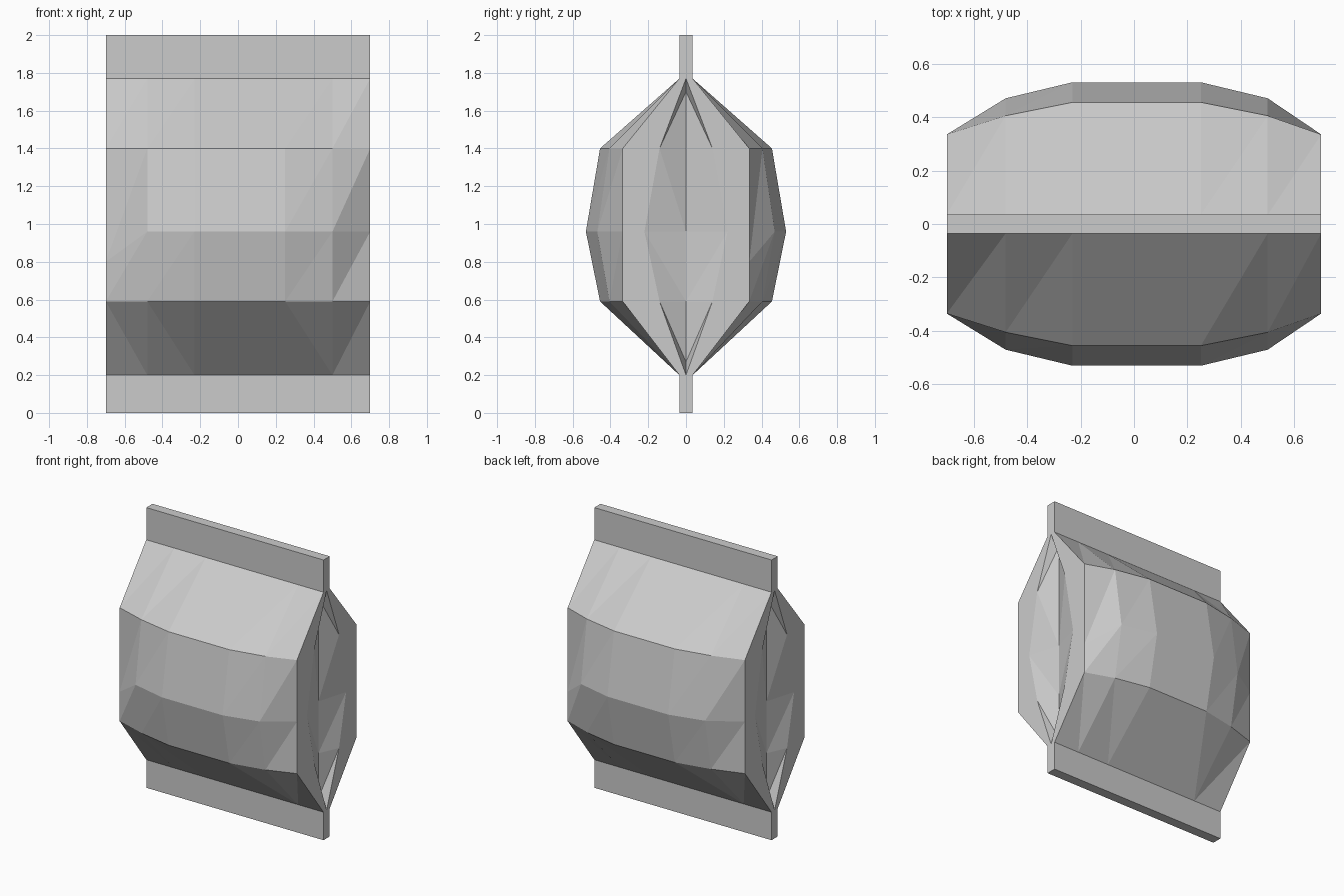
import bpy, bmesh

if "Cube" in bpy.data.objects:
    bpy.data.objects.remove(bpy.data.objects["Cube"], do_unlink=True)

W = 0.7        # half width
T = 0.035      # half thickness of the seals
RECESS = 0.065
columns = [-W, -0.48, -0.23, 0.25, 0.5, W]
heights = [0.2, 0.59, 0.96, 1.4, 1.77]
shoulder = [0.335, 0.405, 0.455, 0.455, 0.405, 0.335]
belly = [0.335, 0.47, 0.53, 0.53, 0.47, 0.335]
depths = [[T] * 6, shoulder, belly, shoulder, [T] * 6]

grey = bpy.data.materials.new("packet grey")
grey.use_nodes = True
colour = (0.6, 0.6, 0.6, 1)
grey.diffuse_color = colour
grey.node_tree.nodes["Principled BSDF"].inputs["Base Color"].default_value = colour


def finish(bm, name):
    bmesh.ops.remove_doubles(bm, verts=bm.verts, dist=0.0005)
    bmesh.ops.recalc_face_normals(bm, faces=bm.faces)
    mesh = bpy.data.meshes.new(name)
    bm.to_mesh(mesh)
    bm.free()
    mesh.materials.append(grey)
    ob = bpy.data.objects.new(name, mesh)
    bpy.context.collection.objects.link(ob)
    return ob


def face(bm, *points):
    bm.faces.new([bm.verts.new(p) for p in points])


def panel_grid(side):
    """Points of the front (-1) or back (1) panel, left to right as faced."""
    xs = columns if side < 0 else columns[::-1]
    grid = [[(x, side * d, z) for x, d in zip(xs, row)]
            for z, row in zip(heights, depths)]
    x, y, _ = grid[2][0]
    grid[2][0] = (x, y, 0.8)     # crumpled side crease
    return grid


# Puffed bag: front and back panels, creased into triangles
bm = bmesh.new()
grids = {s: panel_grid(s) for s in (-1, 1)}
for g in grids.values():
    for r in range(4):
        for c in range(5):
            a, b, d, e = g[r][c], g[r][c + 1], g[r + 1][c + 1], g[r + 1][c]
            if r == 0 and c < 4:
                face(bm, a, b, e)
                face(bm, b, d, e)
            else:
                face(bm, a, b, d)
                face(bm, a, d, e)

# Gusseted ends: flat border around a shallow inward fold
rim_y = [0, 0.14, 0.22, 0.14, 0]
fold_z = [0.27, 0.59, 0.96, 1.4, 1.7]
for end in (-1, 1):
    fold = [(end * (W - RECESS), 0, z) for z in fold_z]
    for side, g in grids.items():
        edge = [row[-1 if end * side < 0 else 0] for row in g]
        rim = [(end * W, side * y, z) for y, z in zip(rim_y, heights)]
        for i in range(4):
            face(bm, edge[i], edge[i + 1], rim[i + 1], rim[i])
        for i in (1, 2):
            face(bm, rim[i], rim[i + 1], fold[i])
            face(bm, rim[i + 1], fold[i + 1], fold[i])
        for tip, near in ((0, 1), (4, 3)):
            face(bm, rim[tip], rim[near], fold[tip])
            face(bm, rim[near], fold[near], fold[tip])
bmesh.ops.remove_doubles(bm, verts=bm.verts, dist=0.0005)
bmesh.ops.holes_fill(bm, edges=[e for e in bm.edges if e.is_boundary], sides=0)
finish(bm, "puffed_bag")

# Flat seals above and below the bag
for name, low, high in (("bottom_seal", 0, heights[0]), ("top_seal", heights[-1], 2)):
    bm = bmesh.new()
    bmesh.ops.create_cube(bm, size=1)
    for v in bm.verts:
        v.co = (v.co.x * 2 * W, v.co.y * 2 * T, low if v.co.z < 0 else high)
    finish(bm, name)
